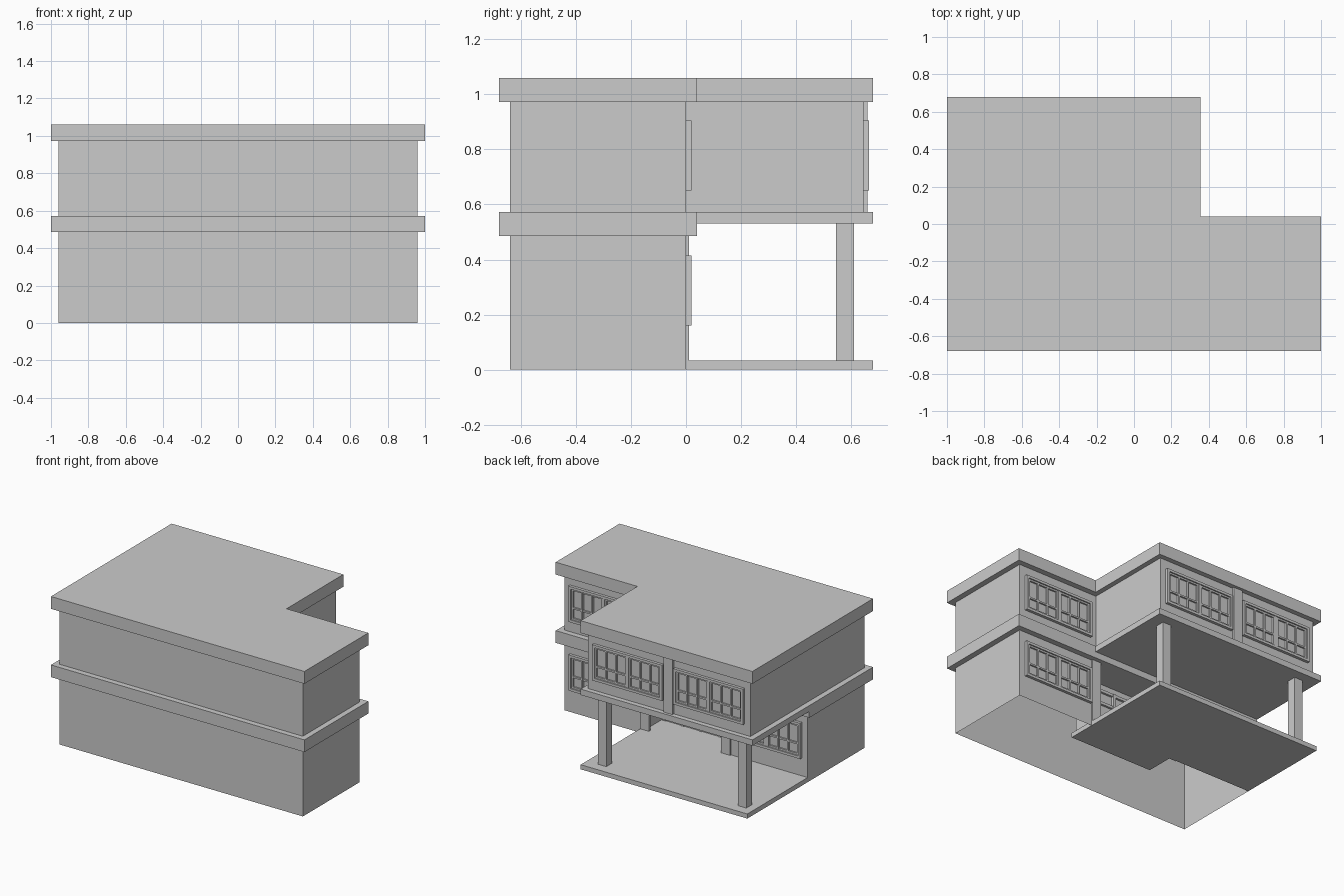
import bpy, bmesh

if "Cube" in bpy.data.objects:
    bpy.data.objects.remove(bpy.data.objects["Cube"])


def prism(name, outline, z0, z1, bottom=True):
    """Extrude a plan outline (counter-clockwise) from z0 to z1."""
    bm = bmesh.new()
    low = bm.faces.new([bm.verts.new((x, y, z0)) for x, y in outline])
    res = bmesh.ops.extrude_face_region(bm, geom=[low], use_keep_orig=bottom)
    for v in res["geom"]:
        if isinstance(v, bmesh.types.BMVert):
            v.co.z = z1
    if not bottom:
        for f in [f for f in bm.faces if all(abs(v.co.z - z0) < 1e-6 for v in f.verts)]:
            bm.faces.remove(f)
    bmesh.ops.recalc_face_normals(bm, faces=bm.faces)
    # keep normals outward where the underside is open
    top = [f for f in bm.faces if all(abs(v.co.z - z1) < 1e-6 for v in f.verts)]
    if top and top[0].normal.z < 0:
        bmesh.ops.reverse_faces(bm, faces=bm.faces)
    me = bpy.data.meshes.new(name)
    bm.to_mesh(me)
    bm.free()
    ob = bpy.data.objects.new(name, me)
    bpy.context.collection.objects.link(ob)
    return ob


def box(name, x0, x1, y0, y1, z0, z1):
    return prism(name, [(x0, y0), (x1, y0), (x1, y1), (x0, y1)], z0, z1)


def ell(x0, x1, xm, y0, ym, y1):
    """L-shaped plan."""
    return [(x0, y0), (x1, y0), (x1, ym), (xm, ym), (xm, y1), (x0, y1)]


def window(name, cx, y, z0, z1):
    """Framed window with two sashes, each three panes wide and two high."""
    hw, t = 0.275, 0.018
    # outer frame
    for s in (-1, 1):
        xe = cx + s * (hw - t / 2)
        box(name + "_jamb", xe - t / 2, xe + t / 2, y, y + 0.02, z0, z1)
    box(name + "_sill", cx - hw + t, cx + hw - t, y, y + 0.02, z0, z0 + t)
    box(name + "_head", cx - hw + t, cx + hw - t, y, y + 0.02, z1 - t, z1)
    box(name + "_mullion", cx - t / 2, cx + t / 2, y, y + 0.016, z0 + t, z1 - t)
    # sash bars
    w = hw - 1.5 * t
    for s in (-1, 1):
        mid = cx + s * (t / 2 + w / 2)
        for k in (-1.5, -0.5, 0.5, 1.5):
            off = k * (w - 0.012) / 3
            box(name + "_bar", mid + off - 0.006, mid + off + 0.006,
                y, y + 0.012, z0 + t, z1 - t)
        zb = z0 + (z1 - z0) * 0.37
        for z in (z0 + t, zb, z1 - t - 0.012):
            box(name + "_rail", mid - w / 2, mid + w / 2, y, y + 0.011, z, z + 0.012)


# ground floor walls with recessed entrance bay, open underneath
prism("ground_floor", [(-0.96, -0.64), (0.96, -0.64), (0.96, 0), (0.32, 0),
                       (0.32, -0.2), (-0.3, -0.2), (-0.3, 0), (-0.96, 0)], 0, 0.49, False)
# L-shaped upper floor, floor band and flat roof
prism("upper_floor", ell(-0.96, 0.96, 0.32, -0.64, 0, 0.645), 0.56, 0.98)
box("floor_band", -1, 1, -0.68, 0.04, 0.485, 0.572)
box("wing_floor_slab", -1, 0.355, 0.04, 0.68, 0.53, 0.572)
prism("roof", ell(-1, 1, 0.355, -0.68, 0.04, 0.68), 0.972, 1.06)

# patio slab reaching into the entrance recess
prism("patio_slab", [(-0.96, 0), (-0.3, 0), (-0.3, -0.2), (0.355, -0.2),
                     (0.355, 0.68), (-0.96, 0.68)], 0, 0.033)

# columns under the wing
for cx in (-0.87, 0.235):
    box("column", cx - 0.033, cx + 0.033, 0.545, 0.61, 0.033, 0.53)

# pilasters at the bay lines
for cx in (-0.32, 0.32):
    box("ground_pilaster", cx - 0.035, cx + 0.035, -0.005, 0.01, 0.0, 0.485)
box("wing_pilaster", -0.355, -0.285, 0.64, 0.66, 0.572, 0.972)

# windows, one per bay
for cx in (-0.64, 0.64):
    window("ground_window", cx, 0, 0.16, 0.415)
window("upper_window", 0.64, 0, 0.65, 0.905)
for cx in (-0.64, 0):
    window("wing_window", cx, 0.645, 0.65, 0.905)

# glazed entrance in the recess
for i in range(5):
    x = -0.28 + i * 0.145
    box("entrance_post", x - 0.01, x + 0.01, -0.2, -0.18, 0.033, 0.44)
for z in (0.033, 0.33, 0.42):
    box("entrance_rail", -0.28, 0.3, -0.2, -0.185, z, z + 0.02)
